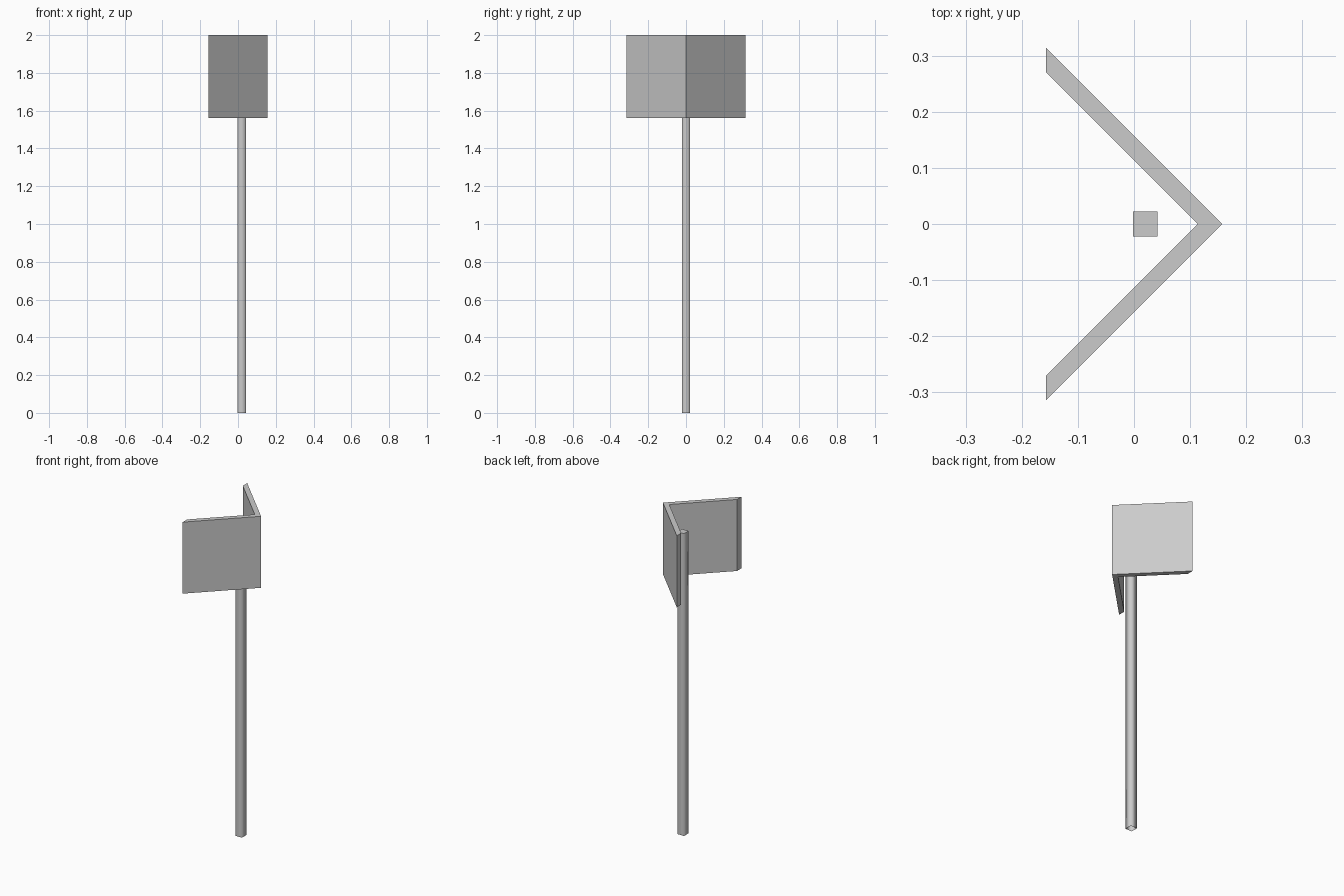
import bpy
import bmesh

cube = bpy.data.objects.get("Cube")
if cube:
    bpy.data.objects.remove(cube, do_unlink=True)

grey = bpy.data.materials.new("plain grey")
grey.use_nodes = True
grey.diffuse_color = (0.6, 0.6, 0.6, 1)
grey.node_tree.nodes["Principled BSDF"].inputs["Base Color"].default_value = (0.6, 0.6, 0.6, 1)


def prism(name, outline, bottom, top, open_bottom=False, round_sides=False):
    """Extrude a plan outline upwards from bottom to top."""
    bm = bmesh.new()
    base = bm.faces.new([bm.verts.new((x, y, bottom)) for x, y in outline])
    up = bmesh.ops.extrude_face_region(bm, geom=[base], use_keep_orig=True)["geom"]
    bmesh.ops.translate(bm, vec=(0, 0, top - bottom),
                        verts=[v for v in up if isinstance(v, bmesh.types.BMVert)])
    bmesh.ops.recalc_face_normals(bm, faces=bm.faces)
    if open_bottom:
        bmesh.ops.delete(bm, geom=[f for f in bm.faces if f.normal.z < -0.5],
                         context="FACES_ONLY")
    if round_sides:
        for face in bm.faces:
            face.smooth = abs(face.normal.z) < 0.5
        for edge in bm.edges:
            edge.smooth = abs(edge.verts[0].co.z - edge.verts[1].co.z) > 0.1
    mesh = bpy.data.meshes.new(name)
    bm.to_mesh(mesh)
    bm.free()
    mesh.materials.append(grey)
    obj = bpy.data.objects.new(name, mesh)
    bpy.context.collection.objects.link(obj)
    return obj


# Folded sign board, a chevron in plan with its point to the left
tip, end, wall = 0.157, 0.314, 0.043
prism("folded_board",
      [(tip, 0), (-tip, end), (-tip, end - wall), (tip - wall, 0),
       (-tip, wall - end), (-tip, -end)], 1.56, 2.0)

# Slim square post inside the fold, with softly shaded sides
mid, half = 0.02, 0.022
prism("post",
      [(mid - half, -half), (mid + half, -half), (mid + half, half), (mid - half, half)],
      0.0, 1.86, open_bottom=True, round_sides=True)
